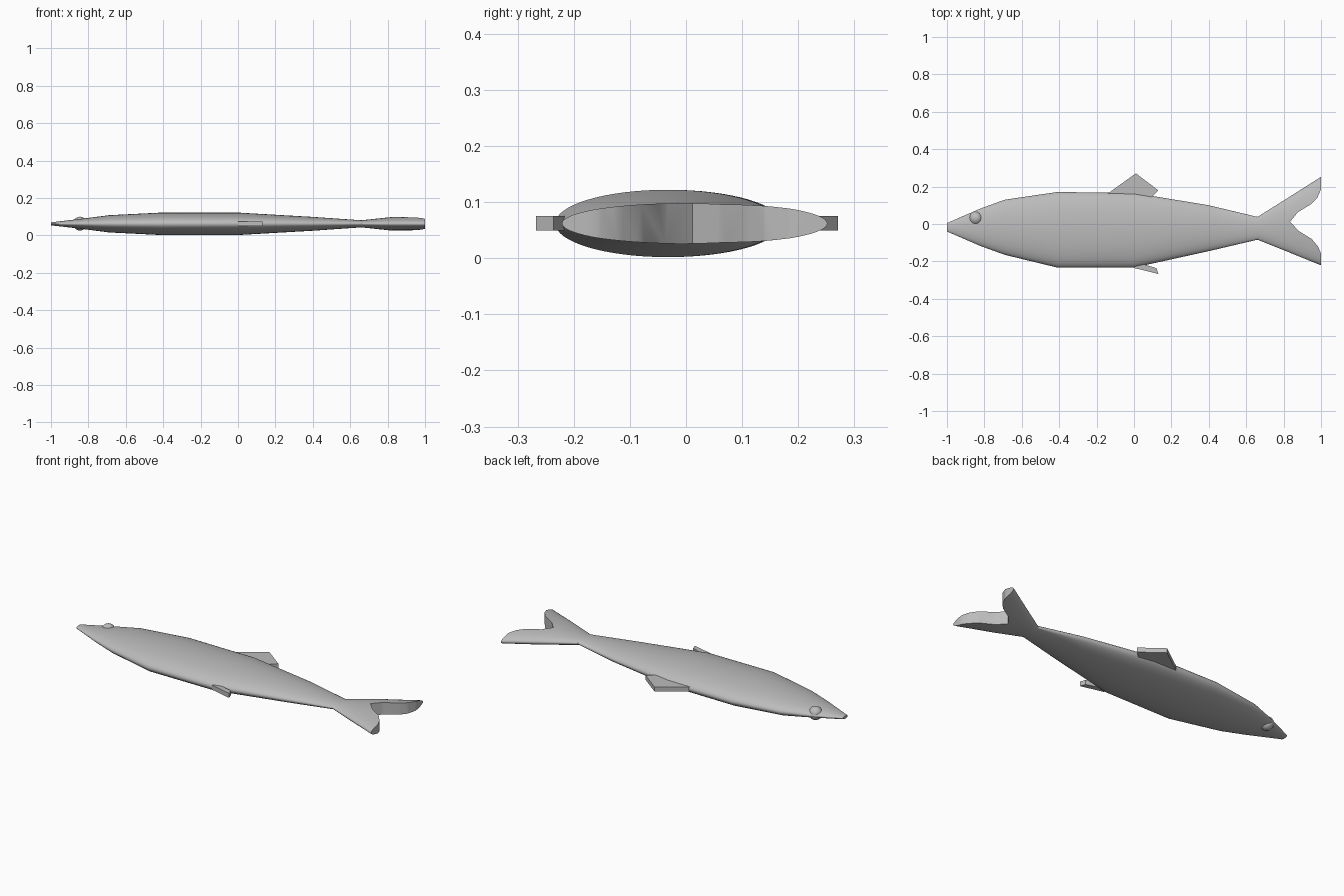
import bpy, bmesh, math

cube = bpy.data.objects.get("Cube")
if cube:
    bpy.data.objects.remove(cube, do_unlink=True)

MID = 0.062   # height of the fish's centre plane
SIDES = 64

grey = bpy.data.materials.new("plain_grey")
grey.use_nodes = True
grey.diffuse_color = (0.5, 0.5, 0.5, 1)
grey.node_tree.nodes["Principled BSDF"].inputs["Base Color"].default_value = (0.5, 0.5, 0.5, 1)


def finish(name, bm, smooth=False):
    bmesh.ops.recalc_face_normals(bm, faces=bm.faces)
    mesh = bpy.data.meshes.new(name)
    bm.to_mesh(mesh)
    bm.free()
    mesh.materials.append(grey)
    ob = bpy.data.objects.new(name, mesh)
    bpy.context.collection.objects.link(ob)
    if smooth:
        smooth_shade(ob)
    return ob


def activate(ob):
    bpy.ops.object.select_all(action='DESELECT')
    ob.select_set(True)
    bpy.context.view_layer.objects.active = ob


def smooth_shade(ob):
    activate(ob)
    bpy.ops.object.shade_smooth_by_angle(angle=math.radians(30))


def plate(name, outline, z0, z1):
    """Flat prism from an outline in x, y."""
    bm = bmesh.new()
    face = bm.faces.new([bm.verts.new((x, y, z0)) for x, y in outline])
    top = bmesh.ops.extrude_face_region(bm, geom=[face])["geom"]
    bmesh.ops.translate(bm, vec=(0, 0, z1 - z0),
                        verts=[v for v in top if isinstance(v, bmesh.types.BMVert)])
    return finish(name, bm)


# Body and tail: elliptical sections as (x, lower y, upper y, half thickness)
sections = [
    (-1.00, -0.040, 0.005, 0.008),
    (-0.82, -0.118, 0.083, 0.029),
    (-0.69, -0.165, 0.130, 0.046),
    (-0.41, -0.233, 0.171, 0.060),
    (0.00, -0.233, 0.166, 0.060),
    (0.40, -0.145, 0.100, 0.037),
    (0.66, -0.084, 0.038, 0.019),
    (0.82, -0.148, 0.138, 0.036),
    (1.00, -0.221, 0.252, 0.038),
]
bm = bmesh.new()
rings = []
for x, low, high, thick in sections:
    ring = []
    for i in range(SIDES):
        a = math.tau * i / SIDES
        ring.append(bm.verts.new((x, (low + high) / 2 + (high - low) / 2 * math.cos(a),
                                  MID + thick * math.sin(a))))
    rings.append(ring)
for r0, r1 in zip(rings, rings[1:]):
    for i in range(SIDES):
        j = (i + 1) % SIDES
        bm.faces.new((r0[i], r0[j], r1[j], r1[i]))
bm.faces.new(rings[0])
bm.faces.new(rings[-1])
body = finish("body", bm)

# Fork of the tail, cut out with a faceted notch
notch = plate("tail_notch_cutter", [
    (1.10, -0.29), (1.00, -0.158), (0.985, -0.122), (0.95, -0.080), (0.88, -0.037),
    (0.835, 0.012), (0.875, 0.062), (0.95, 0.108), (0.98, 0.140), (1.00, 0.185),
    (1.10, 0.32)], -0.1, 0.3)
notch.hide_render = True
cut = body.modifiers.new("fork", 'BOOLEAN')
cut.operation = 'DIFFERENCE'
cut.solver = 'EXACT'
cut.object = notch
activate(body)
bpy.ops.object.modifier_apply(modifier=cut.name)
bpy.data.objects.remove(notch, do_unlink=True)
smooth_shade(body)

# Fins: flat plates rooted in the body
plate("back_fin", [(-0.14, 0.163), (0.01, 0.271), (0.13, 0.180), (0.10, 0.150),
                   (0.06, 0.110), (-0.10, 0.120)], 0.049, 0.075)
plate("belly_fin", [(0.00, -0.235), (0.13, -0.267), (0.12, -0.236), (0.04, -0.212),
                    (0.00, -0.190)], 0.049, 0.075)

# Eyes: one ball showing on both flanks
bm = bmesh.new()
bmesh.ops.create_uvsphere(bm, u_segments=32, v_segments=16, radius=0.037)
bmesh.ops.translate(bm, vec=(-0.845, 0.03, MID + 0.001), verts=bm.verts)
finish("eyes", bm, smooth=True)
